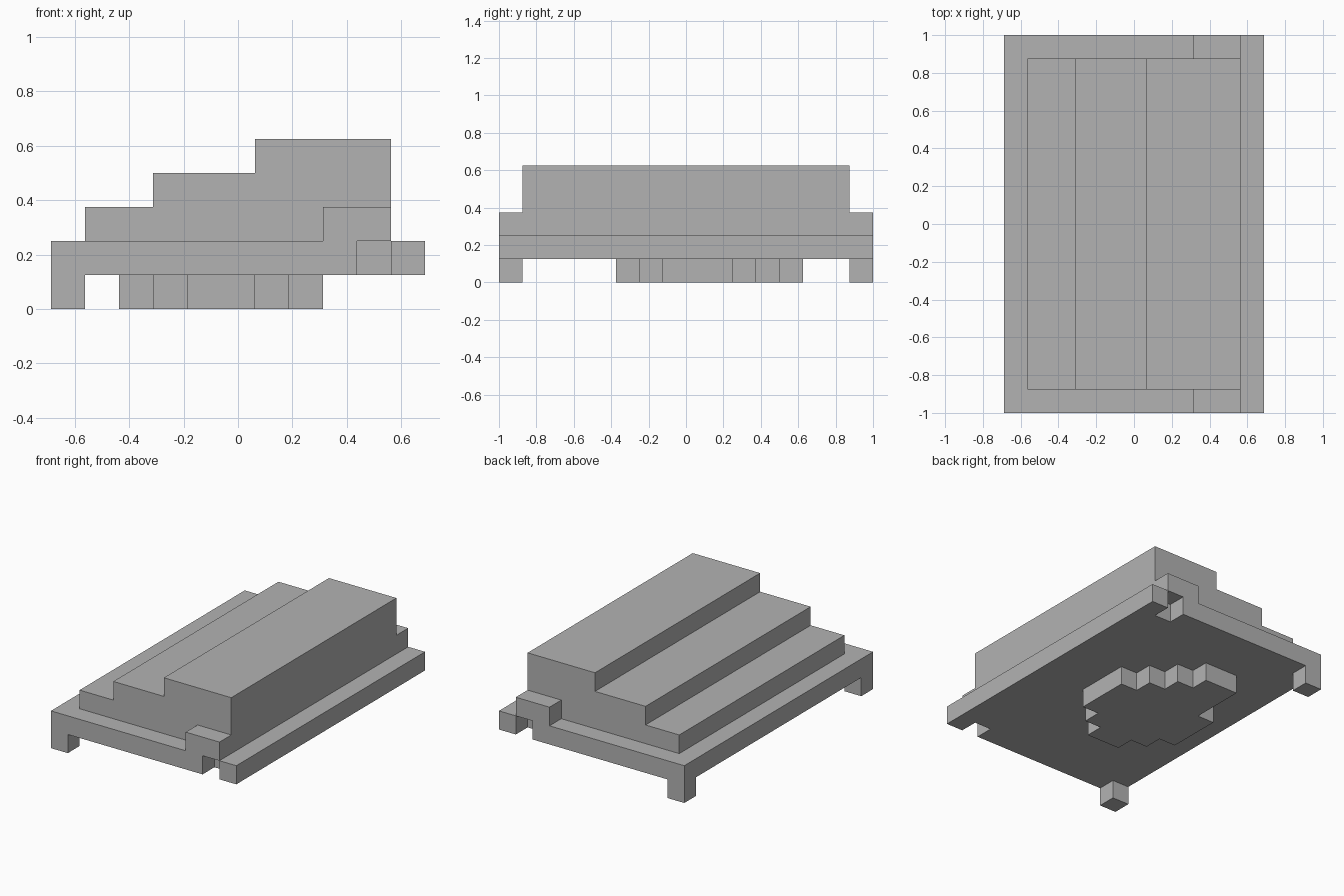
import bpy
import bmesh
from mathutils import Vector

UNIT = 1 / 8                       # grid step of the blocky design
ORIGIN = Vector((-5.5, -8, 0))     # grid corner, so the model is centred

cube = bpy.data.objects.get("Cube")
if cube:
    bpy.data.objects.remove(cube, do_unlink=True)

grey = bpy.data.materials.new("plain grey")
grey.use_nodes = True
colour = (0.45, 0.45, 0.45, 1)
grey.diffuse_color = colour
grey.node_tree.nodes["Principled BSDF"].inputs["Base Color"].default_value = colour


def prism(name, walk, start, end, along="z"):
    """Extrude a right-angled outline; walk alternates x and second-axis stops."""
    corners = [(walk[i], walk[(i + 1) % len(walk)]) if i % 2 == 0
               else (walk[(i + 1) % len(walk)], walk[i]) for i in range(len(walk))]
    bm = bmesh.new()
    if along == "z":
        points = [Vector((x, y, start)) for x, y in corners]
        push = Vector((0, 0, end - start))
    else:
        points = [Vector((x, start, z)) for x, z in corners]
        push = Vector((0, end - start, 0))
    face = bm.faces.new([bm.verts.new((p + ORIGIN) * UNIT) for p in points])
    side = bmesh.ops.extrude_face_region(bm, geom=[face], use_keep_orig=True)
    top = [g for g in side["geom"] if isinstance(g, bmesh.types.BMVert)]
    bmesh.ops.translate(bm, verts=top, vec=push * UNIT)
    bmesh.ops.recalc_face_normals(bm, faces=bm.faces)
    mesh = bpy.data.meshes.new(name)
    bm.to_mesh(mesh)
    bm.free()
    mesh.materials.append(grey)
    obj = bpy.data.objects.new(name, mesh)
    bpy.context.collection.objects.link(obj)
    return obj


# Base plate with a square notch at each end
prism("base_plate", [0, 16, 9, 15, 10, 16, 11, 0, 10, 1, 9, 0], 1, 2)

# Three-step body rising towards the left
prism("stepped_body", [1, 3, 3, 4, 6, 5, 10, 2], 1, 15, along="y")

# Stepped raised patch under the plate
prism("underside_block",
      [8, 10, 7, 11, 6, 12, 5, 13, 3, 10, 2, 7, 3, 6, 4, 5, 6, 6, 7, 7], 0, 1)

# Feet and end brackets, repeated at front and back
for end, y in (("front", 0), ("back", 15)):
    prism(end + "_foot", [0, y + 1, 1, y], 0, 1)
    prism(end + "_bracket", [8, y + 1, 10, y], 2, 3)
